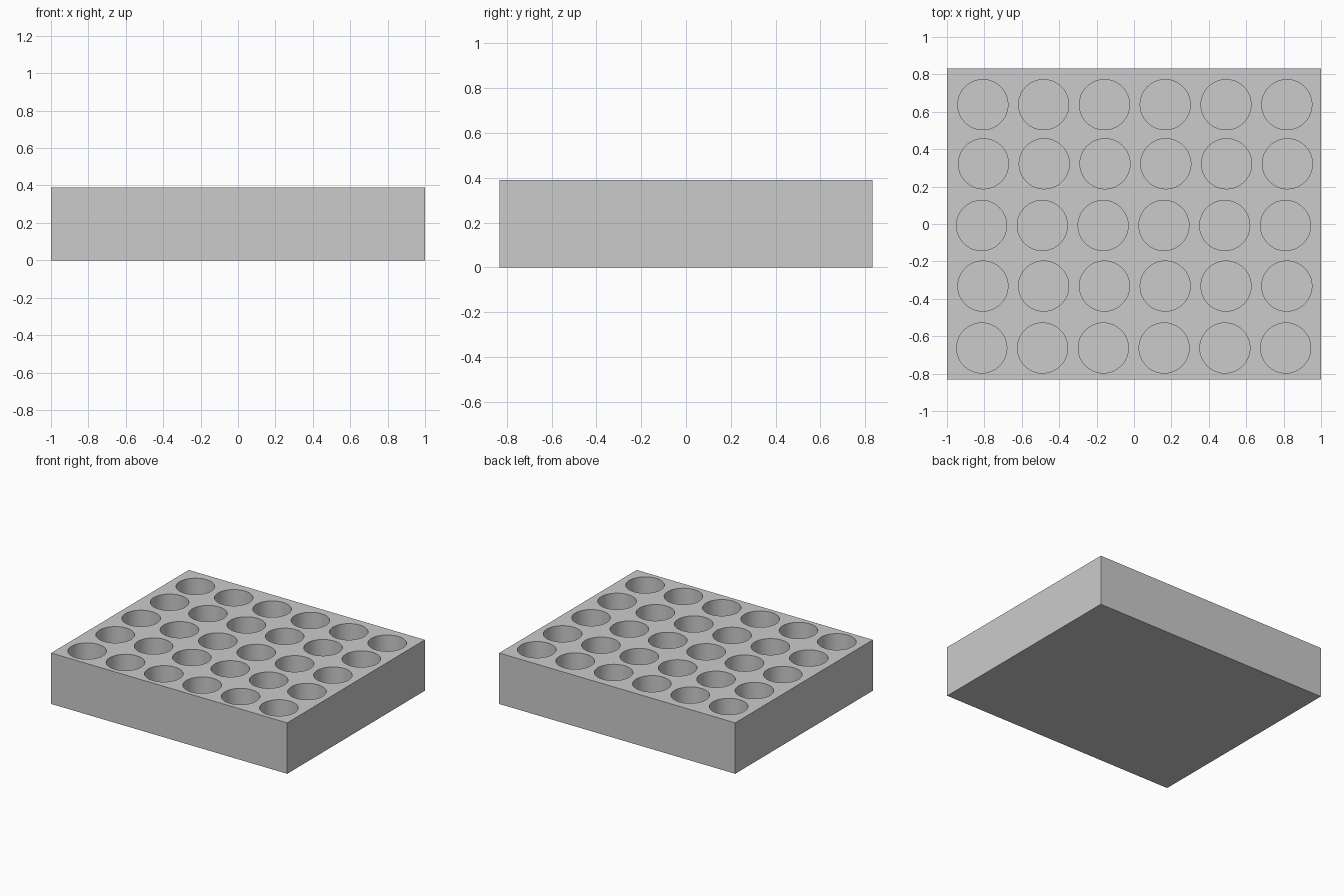
import bpy
import bmesh
from mathutils import Matrix

if "Cube" in bpy.data.objects:
    bpy.data.objects.remove(bpy.data.objects["Cube"], do_unlink=True)

WIDTH, LENGTH, HEIGHT = 2.0, 1.665, 0.39
RADIUS, DEPTH, PITCH, COLUMNS = 0.134, 0.3, 0.325, 6
# Each row of wells: y centre and x of its first well
ROWS = [(0.638, -0.808), (0.322, -0.805), (-0.008, -0.815),
        (-0.332, -0.808), (-0.663, -0.814)]


def make_material(name, colour):
    mat = bpy.data.materials.new(name)
    mat.use_nodes = True
    mat.diffuse_color = colour
    mat.node_tree.nodes["Principled BSDF"].inputs["Base Color"].default_value = colour
    return mat


def make_object(name, bm, mat):
    mesh = bpy.data.meshes.new(name)
    bm.to_mesh(mesh)
    bm.free()
    mesh.materials.append(mat)
    obj = bpy.data.objects.new(name, mesh)
    bpy.context.collection.objects.link(obj)
    return obj


grey = make_material("plain grey", (0.6, 0.6, 0.6, 1))

# Solid block
bm = bmesh.new()
bmesh.ops.create_cube(bm, size=1, matrix=Matrix.Translation((0, 0, HEIGHT / 2))
                      @ Matrix.Diagonal((WIDTH, LENGTH, HEIGHT, 1)))
block = make_object("rack_block", bm, grey)

# Cutters for the round wells, reaching above the top face
bm = bmesh.new()
cut_height = DEPTH + 0.1
for y, first_x in ROWS:
    for column in range(COLUMNS):
        centre = (first_x + column * PITCH, y, HEIGHT - DEPTH + cut_height / 2)
        bmesh.ops.create_cone(bm, cap_ends=True, segments=64, radius1=RADIUS,
                              radius2=RADIUS, depth=cut_height,
                              matrix=Matrix.Translation(centre))
cutter = make_object("well_cutter", bm, grey)
cutter.hide_render = True

# Bore the wells, then drop the cutter
bore = block.modifiers.new("wells", "BOOLEAN")
bore.operation = "DIFFERENCE"
bore.solver = "EXACT"
bore.object = cutter
bpy.context.view_layer.objects.active = block
for obj in bpy.context.selected_objects:
    obj.select_set(False)
block.select_set(True)
bpy.ops.object.modifier_apply(modifier=bore.name)
bpy.data.objects.remove(cutter, do_unlink=True)

bpy.ops.object.shade_smooth_by_angle()
